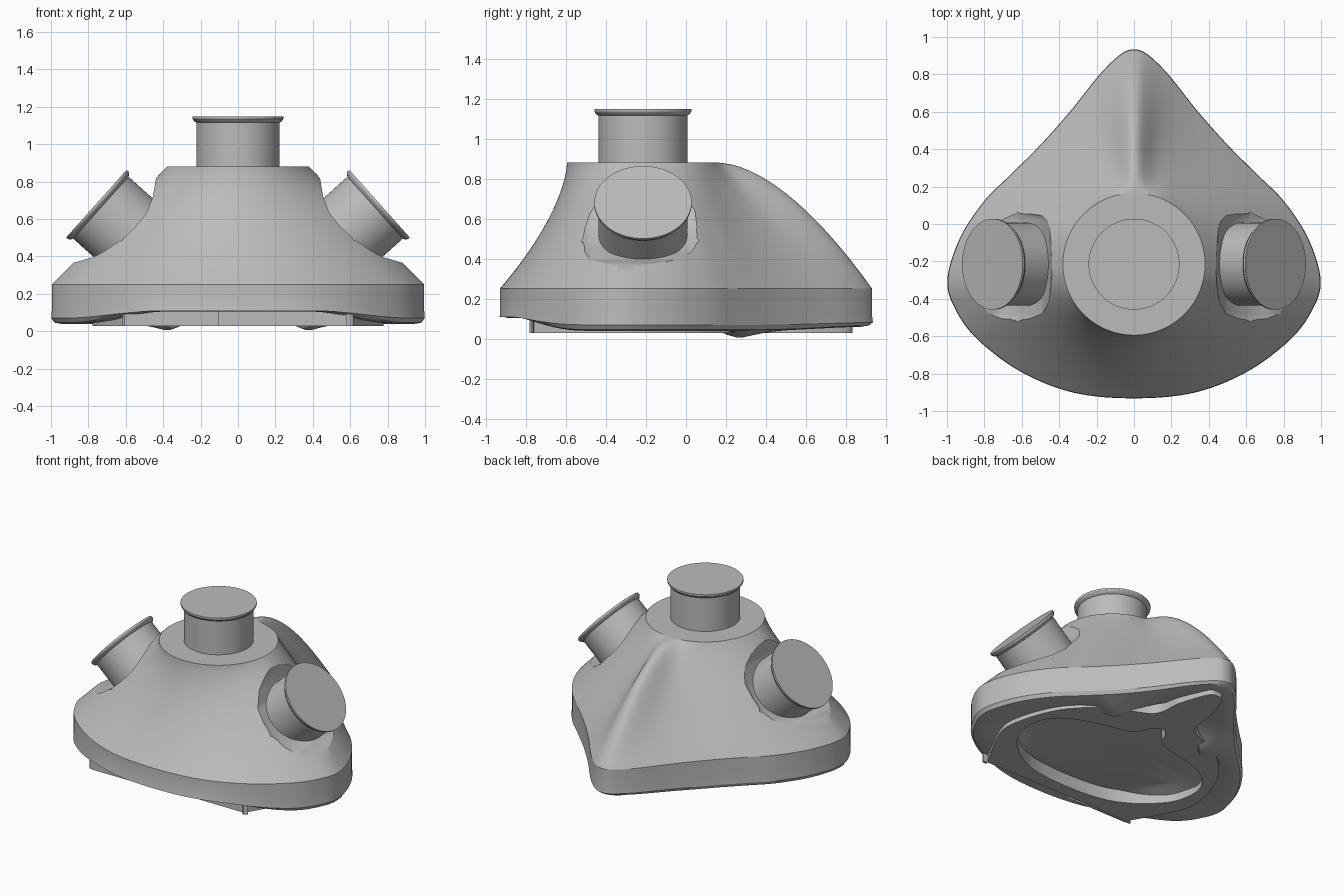
import bpy, bmesh, math
from mathutils import Vector, Matrix

cube = bpy.data.objects.get("Cube")
if cube:
    bpy.data.objects.remove(cube, do_unlink=True)

grey = bpy.data.materials.new("mask_grey")
grey.use_nodes = True
grey.diffuse_color = (0.5, 0.5, 0.5, 1)
grey.node_tree.nodes["Principled BSDF"].inputs["Base Color"].default_value = (0.5, 0.5, 0.5, 1)

CY = -0.215          # y of the central axis
TOP, BAND, LOW = 0.88, 0.25, 0.115


def finish(name, bm, smooth=True):
    bmesh.ops.remove_doubles(bm, verts=bm.verts, dist=0.0005)
    bmesh.ops.recalc_face_normals(bm, faces=bm.faces)
    mesh = bpy.data.meshes.new(name)
    bm.to_mesh(mesh)
    bm.free()
    mesh.materials.append(grey)
    ob = bpy.data.objects.new(name, mesh)
    bpy.context.collection.objects.link(ob)
    if smooth:
        shade(ob)
    return ob


def shade(ob):
    bpy.ops.object.select_all(action='DESELECT')
    ob.select_set(True)
    bpy.context.view_layer.objects.active = ob
    bpy.ops.object.shade_smooth_by_angle(angle=math.radians(32))


def mirrored_loop(half, steps):
    """Smooth closed curve through a half outline that is mirrored over x = 0."""
    pts = [Vector(p) for p in half]
    pts += [Vector((-p.x, p.y)) for p in reversed(pts) if p.x > 0.001]
    n, out = len(pts), []
    for i in range(n):
        a, b, c, d = (pts[(i + k) % n] for k in (-1, 0, 1, 2))
        for s in range(steps):
            t = s / steps
            out.append(0.5 * (2 * b + (c - a) * t + (2 * a - 5 * b + 4 * c - d) * t * t
                              + (3 * b - a - 3 * c + d) * t ** 3))
    return out


def smoothstep(a, b, x):
    t = min(1, max(0, (x - a) / (b - a)))
    return t * t * (3 - 2 * t)


def bump(x, centre, width):
    return math.exp(-((x - centre) / width) ** 2)


def loft(bm, rings):
    loops = [[bm.verts.new(p) for p in r] for r in rings]
    n = len(loops[0])
    for a, b in zip(loops, loops[1:]):
        for i in range(n):
            j = (i + 1) % n
            bm.faces.new((a[i], a[j], b[j], b[i]))
    bm.faces.new(loops[0])
    bm.faces.new(loops[-1])


# Mask body: teardrop outline lofted up to a round top, with a rolled lip below
outline = mirrored_loop([(0, 0.93), (0.07, 0.905), (0.18, 0.80), (0.34, 0.60), (0.5, 0.42),
                         (0.65, 0.27), (0.8, 0.12), (0.93, -0.08), (0.995, -0.3), (0.95, -0.46),
                         (0.83, -0.62), (0.6, -0.79), (0.32, -0.9), (0, -0.93)], 9)


def angle(p):
    """Degrees away from the nose direction, 0 to 180."""
    return math.degrees(math.atan2(abs(p.x), p.y - CY))


def flare(a):
    """Concave at the chin, straight at the cheeks, convex along the nose ridge."""
    return 1.0 + 0.6 * smoothstep(90, 165, a) - 0.42 * bump(a, 0, 9) + 0.15 * bump(a, 32, 18)


def shell_ring(u):
    ring = []
    for p in outline:
        d = Vector((p.x, p.y - CY))
        top = d.normalized() * 0.38
        q = top.lerp(d, (1 - u) ** flare(angle(p)))
        ring.append((q.x, q.y + CY, BAND + (TOP - BAND) * u))
    return ring


def lip_low(a):
    return 0.04 + 0.02 * bump(a, 0, 20) + 0.065 * smoothstep(108, 148, a)


def lip_ring(scale, height):
    return [(p.x * scale, CY + (p.y - CY) * scale, height(angle(p))) for p in outline]


levels = 22
rings = [shell_ring(1 - (1 - i / levels) ** 1.4) for i in range(levels, -1, -1)]
rings += [
    lip_ring(1.0, lambda a: LOW),
    lip_ring(1.003, lambda a: 0.4 * LOW + 0.6 * lip_low(a)),
    lip_ring(0.985, lambda a: lip_low(a) + 0.006),
    lip_ring(0.95, lip_low),
    lip_ring(0.87, lambda a: lip_low(a) + 0.004 - 0.02 * bump(a, 38, 12)),
    lip_ring(0.76, lambda a: lip_low(a) + 0.02 - 0.055 * bump(a, 38, 12)),
    lip_ring(0.70, lambda a: lip_low(a) + 0.03 - 0.055 * bump(a, 38, 12)),
    lip_ring(0.62, lambda a: LOW),
]
bm = bmesh.new()
loft(bm, rings)
body = finish("mask_body", bm, smooth=False)

# Pockets scooped out of both cheeks
scoop = [(1.1, 0.30), (0.9, 0.36), (0.78, 0.395), (0.69, 0.435), (0.62, 0.485), (0.55, 0.55),
         (0.49, 0.63), (0.455, 0.72), (0.435, 0.84), (0.42, 1.0), (1.1, 1.0)]
for side, sign in (("left", 1), ("right", -1)):
    bm = bmesh.new()
    ends = [[bm.verts.new((sign * x, y, z)) for x, z in scoop] for y in (-0.54, 0.08)]
    n = len(scoop)
    for i in range(n):
        j = (i + 1) % n
        bm.faces.new((ends[0][i], ends[0][j], ends[1][j], ends[1][i]))
    caps = [bm.faces.new(e) for e in ends]
    rim = [e for c in caps for e in c.edges]
    bmesh.ops.bevel(bm, geom=rim, offset=0.06, segments=4, profile=0.5, affect='EDGES')
    cutter = finish(side + "_pocket_cutter", bm, smooth=False)
    cutter.hide_render = True
    cutter.hide_viewport = False
    mod = body.modifiers.new(side + "_pocket", 'BOOLEAN')
    mod.object = cutter
    mod.operation = 'DIFFERENCE'
    mod.solver = 'EXACT'
    bpy.ops.object.select_all(action='DESELECT')
    bpy.context.view_layer.objects.active = body
    body.select_set(True)
    bpy.ops.object.modifier_apply(modifier=mod.name)
    bpy.data.objects.remove(cutter, do_unlink=True)
shade(body)


# Flanged ports: one on top, one in each cheek pocket
def port(name, end, axis, length):
    profile = [(0.222, 0), (0.222, length - 0.032), (0.234, length - 0.026),
               (0.243, length - 0.012), (0.243, length)]
    bm = bmesh.new()
    loft(bm, [[(r * math.cos(k * math.tau / 64), r * math.sin(k * math.tau / 64), z)
               for k in range(64)] for r, z in profile])
    axis = Vector(axis).normalized()
    turn = Vector((0, 0, 1)).rotation_difference(axis).to_matrix().to_4x4()
    bm.transform(Matrix.Translation(Vector(end) - axis * length) @ turn)
    finish(name, bm)


port("top_port", (0, CY, 1.148), (0, 0, 1), 0.30)
for side, sign in (("left", 1), ("right", -1)):
    port(side + "_port", (sign * 0.757, CY, 0.682), (sign * 0.745, 0, 0.667), 0.36)

# Flat face seal ring under the body, with a rounded mouth opening
seal_edge = mirrored_loop([(0, 0.83), (0.06, 0.8), (0.13, 0.6), (0.17, 0.4), (0.44, 0.27), (0.66, 0.05),
                           (0.77, -0.25), (0.75, -0.45), (0.58, -0.76), (0.58, -0.76), (0, -0.78)], 6)
mouth = mirrored_loop([(0, 0.28), (0.06, 0.24), (0.13, 0.13), (0.4, 0.06), (0.6, -0.04), (0.68, -0.2),
                       (0.62, -0.42), (0.36, -0.62), (0, -0.67)], 6)
bm = bmesh.new()
edges = []
for loop in (seal_edge, mouth):
    vs = [bm.verts.new((p.x, p.y, 0.028)) for i, p in enumerate(loop)
          if (p - loop[i - 1]).length > 0.0005]
    edges += [bm.edges.new((vs[i - 1], vs[i])) for i in range(len(vs))]
bmesh.ops.triangle_fill(bm, use_beauty=True, use_dissolve=False, edges=edges)
new = bmesh.ops.extrude_face_region(bm, geom=bm.faces[:], use_keep_orig=True)["geom"]
bmesh.ops.translate(bm, vec=(0, 0, 0.09), verts=[v for v in new if isinstance(v, bmesh.types.BMVert)])
finish("face_seal", bm)
